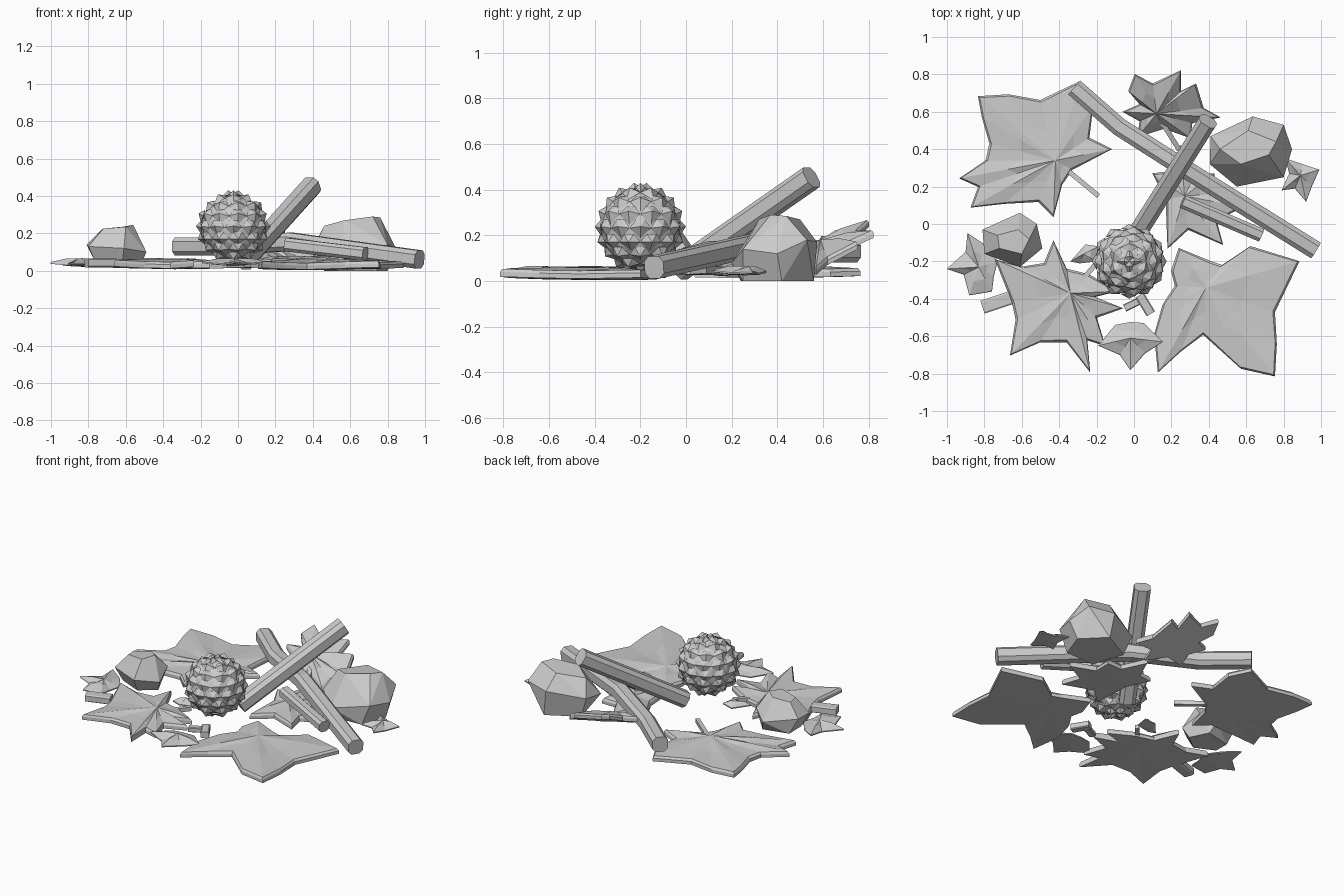
import bpy, bmesh, math
from mathutils import Vector

if "Cube" in bpy.data.objects:
    bpy.data.objects.remove(bpy.data.objects["Cube"])

grey = bpy.data.materials.new("light grey")
grey.diffuse_color = (0.6, 0.6, 0.6, 1)
grey.use_nodes = True
grey.node_tree.nodes["Principled BSDF"].inputs["Base Color"].default_value = grey.diffuse_color


def finish(bm, name):
    bmesh.ops.recalc_face_normals(bm, faces=bm.faces)
    me = bpy.data.meshes.new(name)
    bm.to_mesh(me)
    bm.free()
    me.materials.append(grey)
    ob = bpy.data.objects.new(name, me)
    bpy.context.collection.objects.link(ob)
    return ob


def leaf(name, centre, outline, z=0.012, thick=0.035, dome=0.02, rim=0.012, tilt=(0, 0),
         lift=0.015):
    """Closed leaf: flat underside, bevelled rim and a ribbed fan on top."""
    bm = bmesh.new()
    c = Vector(centre)
    pts = [c + (Vector(p) - c) * 1.01 for p in outline]
    n = len(pts)
    reach = max((p - c).length for p in pts)

    def put(p, h):
        d = p - c
        return bm.verts.new((p.x, p.y, z + h + d.x * tilt[0] + d.y * tilt[1]
                             + lift * (d.length / reach) ** 2))
    low = [put(p, 0) for p in pts]
    edge = [put(p, thick * 0.6) for p in pts]
    top, mid = [], []
    for i, p in enumerate(pts):
        d = p - c
        tip = d.length > ((pts[i - 1] - c).length + (pts[(i + 1) % n] - c).length) / 2
        top.append(put(c + d * max(0.5, 1 - rim / d.length), thick))
        mid.append(put(c + d * 0.5, thick + dome * (0.85 if tip else 0.3)))
    peak, base = put(c, thick + dome), put(c, 0)
    for i in range(n):
        j = (i + 1) % n
        bm.faces.new((low[j], low[i], base))
        for a, b in ((low, edge), (edge, top), (top, mid)):
            bm.faces.new((a[i], a[j], b[j], b[i]))
        bm.faces.new((mid[i], mid[j], peak))
    return finish(bm, name)


def rod(name, path, radius, chamfer=17, flat=1.0):
    """Square bar with chamfered edges and capped ends along a path."""
    bm = bmesh.new()
    path = [Vector(p) for p in path]
    big = radius / math.cos(math.radians(45 - chamfer))
    turns = [math.radians(q * 90 + 45 + s) for q in range(4)
             for s in ((-chamfer, chamfer) if chamfer else (0,))]
    rings = []
    for i, p in enumerate(path):
        d = (path[min(i + 1, len(path) - 1)] - path[max(i - 1, 0)]).normalized()
        side = d.cross(Vector((0, 0, 1))).normalized()
        up = side.cross(d) * flat
        rings.append([bm.verts.new(p + big * (side * math.cos(a) + up * math.sin(a)))
                      for a in turns])
    n = len(turns)
    for a, b in zip(rings, rings[1:]):
        for k in range(n):
            m = (k + 1) % n
            bm.faces.new((a[k], a[m], b[m], b[k]))
    bm.faces.new(rings[0])
    bm.faces.new(rings[-1])
    return finish(bm, name)


def stone(name, points):
    """Faceted stone as the hull of a few corners."""
    bm = bmesh.new()
    for p in points:
        bm.verts.new(p)
    bmesh.ops.convex_hull(bm, input=bm.verts)
    bmesh.ops.dissolve_limit(bm, angle_limit=0.2, verts=bm.verts, edges=bm.edges)
    return finish(bm, name)


# Large leaves
leaf("back_left_leaf", (-.42, .34), [
    (-.12, .40), (-.24, .46), (-.22, .63), (-.29, .76), (-.50, .66), (-.67, .69), (-.83, .68),
    (-.81, .57), (-.77, .43), (-.79, .34), (-.93, .245), (-.83, .20), (-.87, .09), (-.69, .11),
    (-.51, .12), (-.43, .04), (-.385, .21), (-.33, .29)])
leaf("front_right_leaf", (.385, -.34), [
    (.88, -.20), (.62, -.12), (.47, -.22), (.41, -.20), (.24, -.13), (.20, -.25), (.22, -.33),
    (.155, -.43), (.11, -.59), (.13, -.79), (.25, -.68), (.37, -.59), (.57, -.77), (.75, -.81),
    (.76, -.64), (.75, -.47)], z=.004)
leaf("front_left_leaf", (-.34, -.37), [
    (-.06, -.45), (-.20, -.50), (-.155, -.65), (-.25, -.62), (-.235, -.79), (-.36, -.63),
    (-.50, -.63), (-.66, -.70), (-.63, -.51), (-.65, -.42), (-.74, -.19), (-.60, -.23),
    (-.48, -.21), (-.43, -.09), (-.36, -.24), (-.24, -.27), (-.09, -.36), (-.21, -.39)], z=.008)

# Medium leaves: one under the sticks, one leaning up at the back
leaf("middle_leaf", (.27, .15), [
    (.58, .09), (.43, .16), (.43, .27), (.33, .27), (.25, .42), (.19, .28), (.10, .27),
    (.17, .13), (.18, -.13), (.29, -.03), (.475, -.11), (.44, .02)], z=.025, lift=.01)
leaf("back_leaf", (.12, .59), [
    (.46, .57), (.37, .62), (.33, .75), (.25, .71), (.25, .82), (.10, .75), (.005, .80),
    (-.03, .71), (.03, .64), (-.06, .60), (.03, .55), (.02, .465), (.16, .51), (.30, .46),
    (.31, .54)], z=.115, tilt=(-.23, .45), rim=.01, dome=.03, lift=0)

# Small curled leaves
small = dict(thick=.012, dome=.03, rim=.006, z=.025)
leaf("right_small_leaf", (.89, .26), [
    (.99, .29), (.90, .32), (.81, .35), (.83, .27), (.79, .18), (.86, .19), (.92, .12),
    (.95, .20)], **small)
leaf("left_small_leaf", (-.83, -.23), [
    (-.73, -.20), (-.80, -.11), (-.89, -.05), (-.90, -.15), (-1, -.24), (-.91, -.27),
    (-.88, -.38), (-.76, -.36), (-.75, -.28)], **small)
leaf("front_small_leaf", (-.02, -.61), [
    (.155, -.63), (.06, -.69), (-.02, -.78), (-.075, -.70), (-.19, -.65), (-.10, -.54),
    (-.02, -.525), (.05, -.53)], **small)
leaf("tiny_leaf", (-.27, -.16), [
    (-.19, -.12), (-.26, -.11), (-.34, -.20), (-.29, -.21), (-.20, -.20)], **small)

# Leaf stems
for name, a, b in (("back_left_stem", (-.42, .34, .03), (-.19, .15, .035)),
                   ("front_left_stem", (-.34, -.37, .03), (-.20, -.21, .035)),
                   ("back_stem", (.12, .59, .13), (.24, .40, .06))):
    rod(name, (a, b), .013, 0)

# Sticks and chips
rod("long_stick", ((-.32, .73, .13), (-.08, .52, .13), (.28, .29, .155), (.97, -.14, .06)), .049)
rod("leaning_stick", ((.03, -.03, .05), (.395, .55, .455)), .05)
rod("short_stick", ((.26, .12, .14), (.68, -.06, .09)), .036)
rod("left_chip", ((-.81, -.445, .042), (-.66, -.395, .042)), .036, 8, .65)
rod("front_chip", ((.03, -.38, .035), (.09, -.48, .035)), .026, 8, .8)
rod("side_chip", ((-.05, -.45, .03), (.05, -.40, .03)), .02, 8, .8)

# Stones
stone("large_stone", [
    (.46, .40, .24), (.61, .50, .27), (.76, .44, .285), (.72, .37, .29), (.57, .32, .27),
    (.41, .47, .14), (.635, .575, .17), (.80, .53, .18), (.845, .40, .12), (.80, .25, .14),
    (.55, .20, .08), (.405, .32, .12), (.46, .45, 0), (.66, .56, 0), (.80, .42, 0),
    (.74, .25, 0), (.53, .24, 0)])
stone("small_stone", [
    (-.73, -.06, .22), (-.62, -.03, .235), (-.56, -.08, .245), (-.60, -.16, .235),
    (-.72, -.13, .225), (-.81, -.03, .14), (-.61, .06, .10), (-.52, 0, .15), (-.49, -.13, .10),
    (-.61, -.23, .12), (-.80, -.16, .13), (-.75, -.02, .03), (-.58, .02, .03),
    (-.52, -.10, .03), (-.62, -.18, .03), (-.76, -.13, .04)])

# Cone: core ball covered with staggered rows of blunt pyramid scales
bm = bmesh.new()
centre = Vector((-.025, -.2, .232))
core, tip, rows = .172, .2, 9


def polar(r, lat, lon):
    return centre + r * Vector((math.cos(lat) * math.cos(lon), math.cos(lat) * math.sin(lon),
                                math.sin(lat)))


bmesh.ops.create_icosphere(bm, subdivisions=3, radius=core)
bmesh.ops.translate(bm, vec=centre, verts=bm.verts)
step = math.pi / rows
for r in range(rows):
    lat = -math.pi / 2 + (r + 0.5) * step
    count = max(4, round(12 * math.cos(lat)))
    half = math.pi / count
    for k in range(count):
        lon = (2 * k + r % 2) * half
        # Scale base: narrow foot, wide shoulders, narrow top
        ring = [bm.verts.new(polar(rad, lat + u * step, lon + v * half))
                for u, v, rad in ((-.75, 0, .172), (0, 1.0, .18), (.6, .45, .178),
                                  (.6, -.45, .178), (0, -1.0, .18))]
        apex = bm.verts.new(polar(tip, lat + .1 * step, lon))
        for i in range(5):
            bm.faces.new((ring[i], ring[(i + 1) % 5], apex))
        bm.faces.new(ring[::-1])
finish(bm, "cone")
